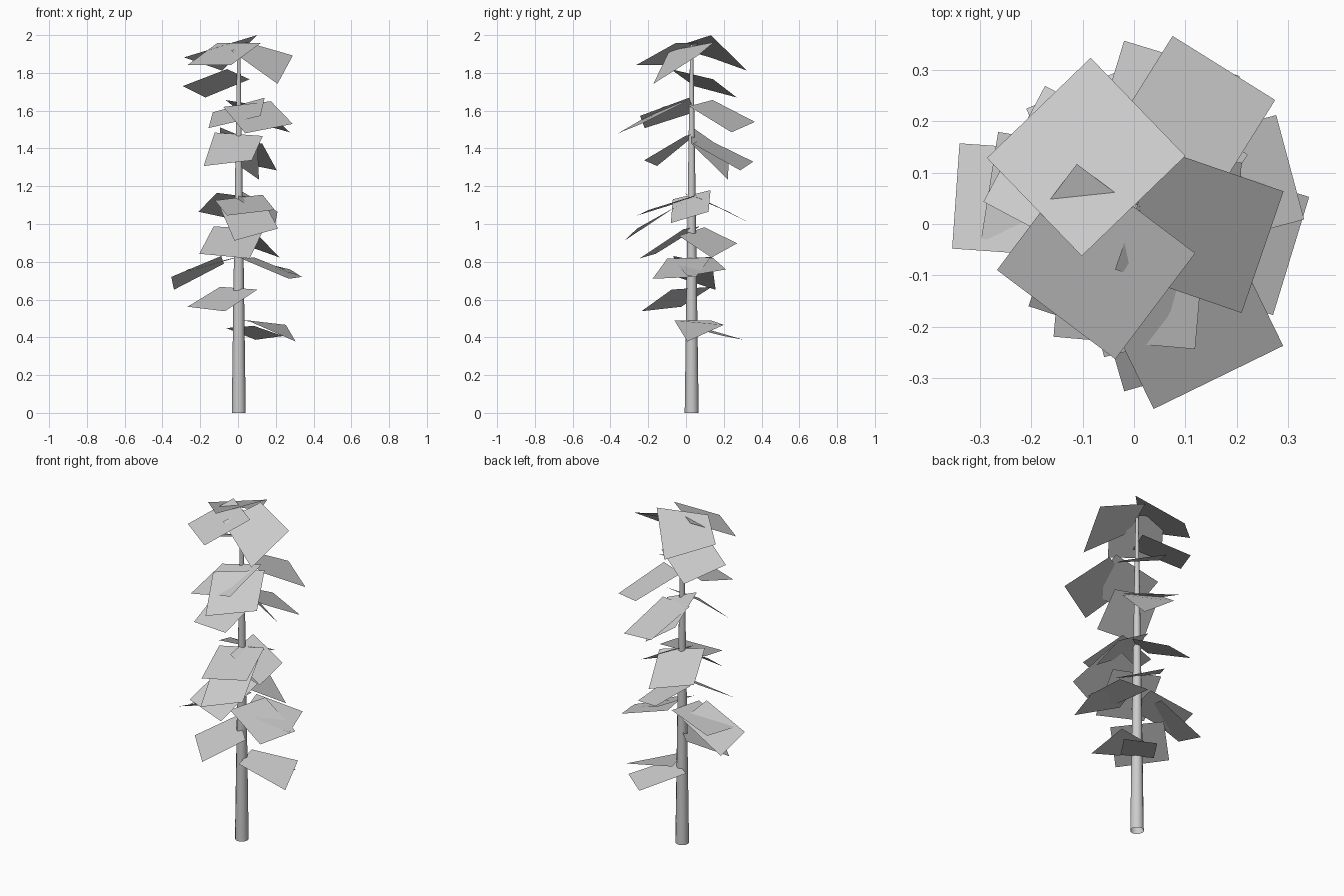
import bpy
from math import sin, cos, radians
from mathutils import Vector

cube = bpy.data.objects.get("Cube")
if cube:
    bpy.data.objects.remove(cube, do_unlink=True)


def make_material(name, colour):
    mat = bpy.data.materials.new(name)
    mat.use_nodes = True
    mat.diffuse_color = colour
    mat.node_tree.nodes["Principled BSDF"].inputs["Base Color"].default_value = colour
    return mat


grey = make_material("pale grey", (0.6, 0.6, 0.6, 1))
AXIS = Vector((0.004, 0.03, 0))      # trunk centre line
LEAF_LENGTH = 0.265


def add_mesh(name, verts, faces):
    mesh = bpy.data.meshes.new(name)
    mesh.from_pydata(verts, [], faces)
    mesh.materials.append(grey)
    obj = bpy.data.objects.new(name, mesh)
    bpy.context.collection.objects.link(obj)
    return obj


# Trunk: smooth tapering tube, open at the ends
def add_trunk(profile, sides=12):
    verts, faces = [], []
    for z, radius in profile:
        for i in range(sides):
            a = radians(360 * i / sides)
            verts.append(AXIS + Vector((radius * cos(a), radius * sin(a), z)))
    for ring in range(len(profile) - 1):
        low, high = ring * sides, (ring + 1) * sides
        for i in range(sides):
            j = (i + 1) % sides
            faces.append((low + i, low + j, high + j, high + i))
    add_mesh("trunk", verts, faces).data.shade_smooth()


# Leaf card: hangs outward from the trunk; its root rolls by a share of the tip's roll
def add_leaf(index, azimuth, height, reach, drop, roll, width, root_share=0.6):
    a = radians(azimuth)
    out = Vector((cos(a), sin(a), 0))
    across = Vector((-sin(a), cos(a), 0)) * width / 2
    tilt = Vector((0, 0, roll / 2))
    start = AXIS + out * max(0, reach - LEAF_LENGTH) + Vector((0, 0, height))
    end = AXIS + out * reach + Vector((0, 0, height - drop))
    root_side, tip_side = across + tilt * root_share, across + tilt
    verts = [start - root_side, end - tip_side, end + tip_side, start + root_side]
    add_mesh(f"leaf_{index}", verts, [(0, 1, 2, 3)])


add_trunk([(0, 0.037), (0.8, 0.026), (1.4, 0.017), (1.95, 0.008)])

# Leaves from crown to base: azimuth, height, reach, drop, roll, width, root share
LEAVES = [
    (134, 1.968, .272, .121, .07, .28, -.9),
    (233, 1.957, .258, .115, 0, .288),
    (341, 1.94, .26, .123, .15, .25, .3),
    (152, 1.793, .268, .093, .06, .255, .9),
    (265, 1.63, .262, .09, .065, .276, 1.2),
    (296, 1.635, .365, .13, .05, .28),
    (58, 1.64, .322, .127, .055, .235),
    (255, 1.475, .225, .153, .03, .264, -.6),
    (73, 1.44, .305, .133, .046, .235),
    (88, 1.47, .195, .165, .14, .2),
    (286, 1.1, .335, .156, .064, .24),
    (284, 1.14, .265, .08, .03, .26, 1),
    (357, 1.155, .2, .12, .06, .2, .8),
    (112, 1.15, .26, .11, .05, .25),
    (252, .98, .245, .15, -.025, .28),
    (57, .96, .206, .1, .075, .25),
    (176, .81, .351, .124, .068, .205),
    (343, .82, .315, .105, .01, .24),
    (15, .81, .31, .068, .035, .21),
    (223, .66, .235, .11, -.024, .29),
    (15, .49, .285, .068, .088, .2, 0),
    (54, .455, .275, .058, -.02, .18),
    (171, .82, .288, .07, -.02, .21),
]
for number, leaf in enumerate(LEAVES, 1):
    add_leaf(number, *leaf)
